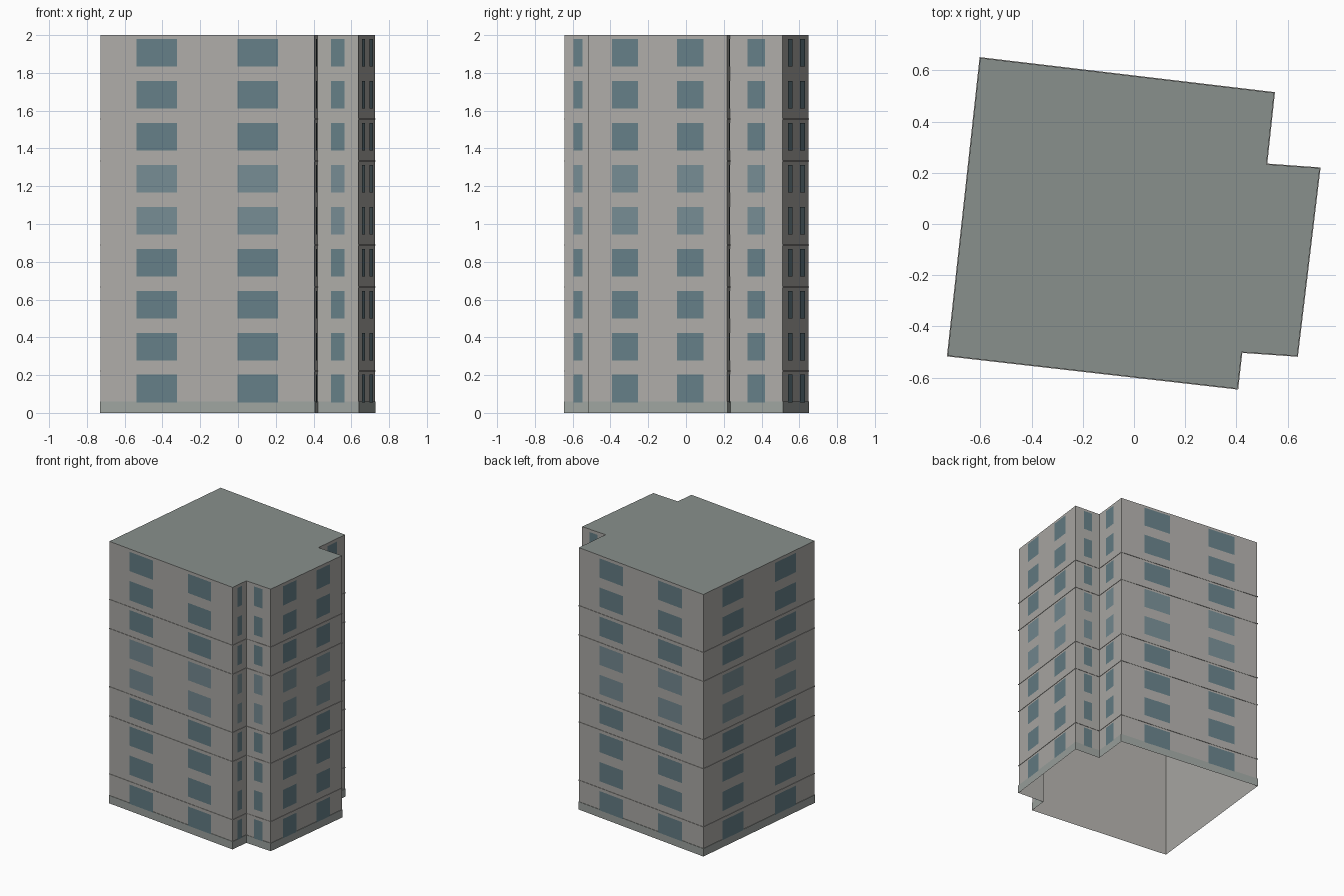
import bpy
from mathutils import Vector

if "Cube" in bpy.data.objects:
    bpy.data.objects.remove(bpy.data.objects["Cube"])

HEIGHT, FLOORS = 2.0, 9
STOREY = HEIGHT / FLOORS

# Footprint, counter-clockwise from the front left corner
OUTLINE = [Vector(p) for p in [(-0.727, -0.514), (0.404, -0.643), (0.42, -0.5), (0.637, -0.515),
                               (0.725, 0.218), (0.517, 0.233), (0.547, 0.512), (-0.6, 0.648)]]
N = len(OUTLINE)


def material(name, rgb):
    m = bpy.data.materials.new(name)
    m.diffuse_color = (*rgb, 1)
    m.use_nodes = True
    m.node_tree.nodes["Principled BSDF"].inputs["Base Color"].default_value = m.diffuse_color
    return m


WALL = material("wall_grey", (0.42, 0.41, 0.39))
ROOF = material("roof_grey", (0.25, 0.28, 0.265))
BASE = material("plinth_grey", (0.34, 0.37, 0.35))
GLASS = material("window_glass", (0.13, 0.21, 0.24))
PALE_GLASS = material("pale_window_glass", (0.18, 0.26, 0.29))


def make(name, verts, faces, mat):
    mesh = bpy.data.meshes.new(name)
    mesh.from_pydata(verts, [], faces)
    mesh.materials.append(mat)
    ob = bpy.data.objects.new(name, mesh)
    bpy.context.collection.objects.link(ob)
    return ob


def normal(i):
    d = (OUTLINE[(i + 1) % N] - OUTLINE[i % N]).normalized()
    return Vector((d.y, -d.x))


def ring(z, offset=0.0):
    pts = []
    for i, p in enumerate(OUTLINE):
        a, b = normal(i - 1), normal(i)
        q = p + offset * (a + b) / (1 + a.dot(b))
        pts.append((q.x, q.y, z))
    return pts


def loft(name, rings, mat):
    faces = [(k * N + i, k * N + (i + 1) % N, (k + 1) * N + (i + 1) % N, (k + 1) * N + i)
             for k in range(len(rings) - 1) for i in range(N)]
    return make(name, [v for r in rings for v in r], faces, mat)


# Walls (open underneath) and flat roof
loft("walls", [ring(0), ring(HEIGHT)], WALL)
make("roof", ring(HEIGHT), [tuple(range(N))], ROOF)

# Plinth and thin floor bands
loft("plinth", [ring(0, 0.003), ring(0.06, 0.003), ring(0.06)], BASE)
for k in (1, 3, 4, 6, 7):
    z = k * STOREY
    loft(f"floor_band_{k}", [ring(z - 0.003), ring(z - 0.003, 0.003),
                             ring(z + 0.003, 0.003), ring(z + 0.003)], WALL)

# Window panels: two per floor on long walls, one on short walls
for side in range(N):
    a, b = OUTLINE[side], OUTLINE[(side + 1) % N]
    spans = [(0.167, 0.357), (0.64, 0.83)] if (b - a).length > 0.5 else [(0.33, 0.67)]
    out = normal(side) * 0.004
    for name, mat, floors in (("windows", GLASS, (0, 1, 2, 3, 6, 7, 8)),
                              ("pale_windows", PALE_GLASS, (4, 5))):
        verts, faces = [], []
        for k in floors:
            z0 = 0.055 + k * STOREY
            for s, t in spans:
                p, q = a.lerp(b, s) + out, a.lerp(b, t) + out
                n = len(verts)
                verts += [(*p, z0), (*q, z0), (*q, z0 + 0.147), (*p, z0 + 0.147)]
                faces.append((n, n + 1, n + 2, n + 3))
        make(f"{name}_side_{side + 1}", verts, faces, mat)
